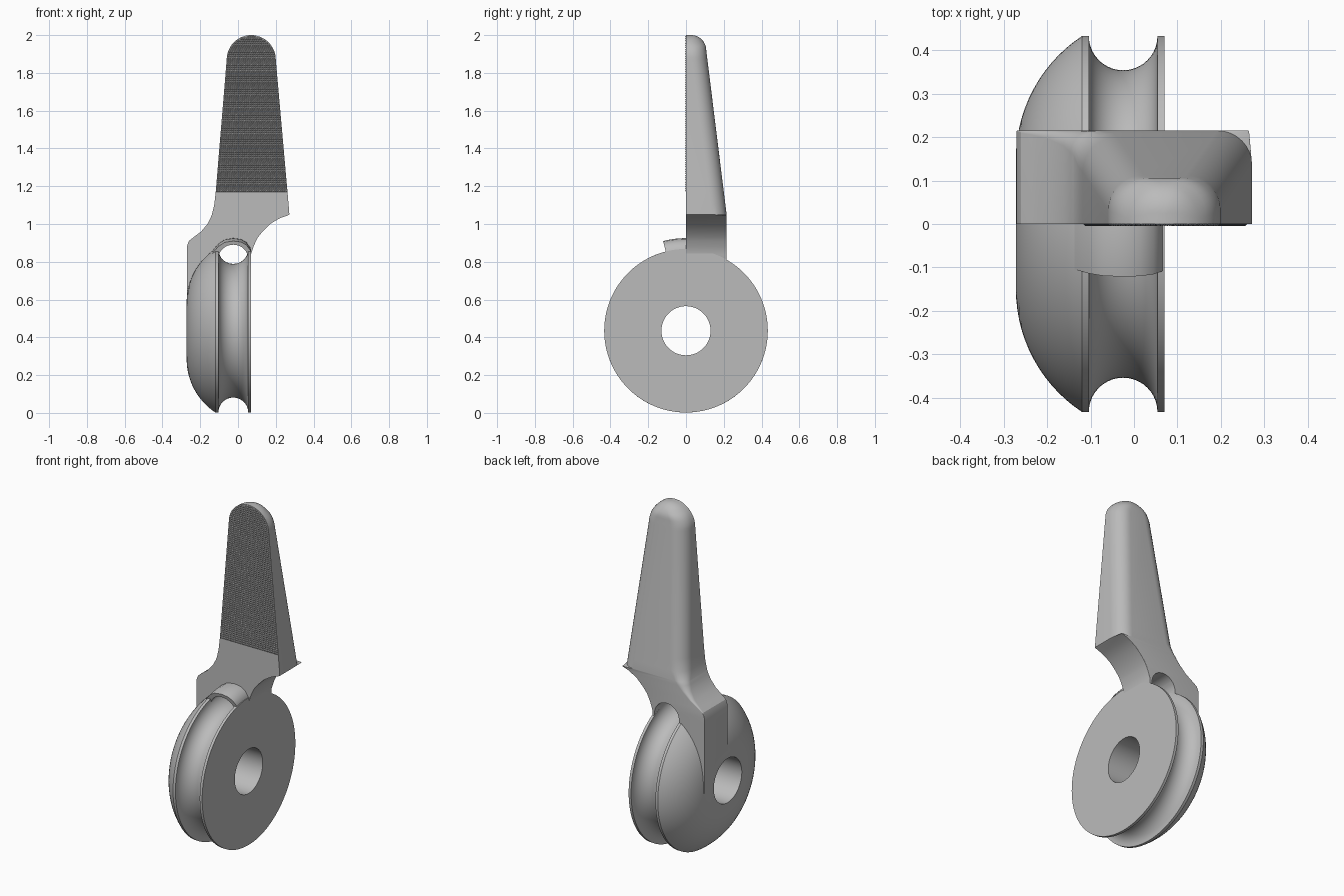
import bpy, bmesh
from math import sin, cos, pi, sqrt

cube = bpy.data.objects.get("Cube")
if cube:
    bpy.data.objects.remove(cube, do_unlink=True)

AXLE_Z = 0.435
GROOVE_X = -0.025

grey = bpy.data.materials.new("plain grey")
grey.use_nodes = True
grey.diffuse_color = (0.5, 0.5, 0.5, 1)
for node in grey.node_tree.nodes:
    if node.type == 'BSDF_PRINCIPLED':
        node.inputs["Base Color"].default_value = (0.5, 0.5, 0.5, 1)


def finish(bm, name):
    bmesh.ops.recalc_face_normals(bm, faces=bm.faces)
    mesh = bpy.data.meshes.new(name)
    bm.to_mesh(mesh)
    bm.free()
    mesh.materials.append(grey)
    obj = bpy.data.objects.new(name, mesh)
    bpy.context.collection.objects.link(obj)
    return obj


def activate(obj):
    bpy.ops.object.select_all(action='DESELECT')
    obj.select_set(True)
    bpy.context.view_layer.objects.active = obj


def smooth(obj):
    activate(obj)
    bpy.ops.object.shade_smooth_by_angle(angle=pi / 6)


def loft(rings, name, loop=False):
    """Skin a list of closed rings, capping the ends unless it loops."""
    bm = bmesh.new()
    rows = [[bm.verts.new(p) for p in ring] for ring in rings]
    pairs = list(zip(rows, rows[1:]))
    if loop:
        pairs.append((rows[-1], rows[0]))
    else:
        bm.faces.new(rows[0])
        bm.faces.new(rows[-1])
    for a, b in pairs:
        for i in range(len(a)):
            j = (i + 1) % len(a)
            bm.faces.new((a[i], a[j], b[j], b[i]))
    return finish(bm, name)


def revolve(profile, angles, name, loop=False):
    """Turn an (x, radius) profile about the axle."""
    rings = [[(x, r * sin(a), AXLE_Z + r * cos(a)) for x, r in profile] for a in angles]
    return loft(rings, name, loop)


def arc(cx, cy, radius, start, end, n):
    return [(cx + radius * cos(start + (end - start) * i / n),
             cy + radius * sin(start + (end - start) * i / n)) for i in range(n + 1)]


# Grooved wheel with a domed left side and a bored centre
profile = [(-0.272, 0.13), (0.07, 0.13), (0.07, 0.433)]
profile += arc(GROOVE_X, 0.433, 0.079, 0, -pi, 20)
profile += arc(0.067, 0.15, 0.339, pi - 0.988, pi, 14)
wheel = revolve(profile, [2 * pi * i / 128 for i in range(128)], "grooved_wheel", True)
smooth(wheel)

# Short hood over the groove
hood_profile = [(0.069, 0.4), (0.065, 0.44), (0.045, 0.468), (0.015, 0.485), (GROOVE_X, 0.49),
                (-0.07, 0.483), (-0.105, 0.46), (-0.13, 0.43), (-0.16, 0.39)]
hood_profile += arc(GROOVE_X, 0.39, 0.08, pi, 0, 16)
hood = revolve(hood_profile, [-0.25 * i / 10 for i in range(11)], "groove_hood")
smooth(hood)

# Handle: levels of height, left, right, depth, left and right back rounding
BASE, DEPTH, TINY = 1.05, 0.215, 0.002
levels = [(z, l, r, DEPTH, f, TINY) for z, l, r, f in (
    (0.44, -0.271, 0.069, TINY), (0.84, -0.271, 0.069, TINY), (0.88, -0.271, 0.082, TINY),
    (0.91, -0.26, 0.095, 0.005), (0.93, -0.235, 0.106, 0.01), (0.96, -0.195, 0.13, 0.02),
    (1.0, -0.162, 0.17, 0.035), (1.03, -0.146, 0.22, 0.05), (1.046, -0.14, 0.265, 0.055))]


def depth_at(z):
    return DEPTH - 0.124 * (z - BASE)


def upper(z, left, right):
    depth = depth_at(z)
    if z > 1.92:
        depth = depth_at(1.92) - 0.08 + sqrt(max(0, 0.0064 - (z - 1.92) ** 2))
    fillet = min(0.08, (right - left) * 0.45, depth * 0.9)
    return (z, left, right, depth, fillet, fillet)


levels.append((BASE, -0.138, 0.272, DEPTH, 0.06, 0.08))
levels.append(upper(1.1, -0.126, 0.268))
levels.append(upper(1.17, -0.118, 0.262))
for i in range(16):
    t = 0.5 * pi * i / 15
    half = max(0.003, 0.13 * cos(t))
    levels.append(upper(1.87 + 0.13 * sin(t), 0.07 - half, 0.07 + half))

rings = []
for z, left, right, depth, fl, fr in levels:
    outline = [(left, 0), (right, 0)]
    outline += arc(right - fr, depth - fr, fr, 0, pi / 2, 8)
    outline += arc(left + fl, depth - fl, fl, pi / 2, pi, 8)
    rings.append([(x, y, z) for x, y in outline])
handle = loft(rings, "lever_handle")

# Cutters: arched passage over the groove, and the axle bore
arch = arc(GROOVE_X, 0.825, 0.08, 0, pi, 20)
arch += [(GROOVE_X - 0.08, 0.3), (GROOVE_X + 0.08, 0.3)]
passage = loft([[(x, y, z) for x, z in arch] for y in (-0.1, 0.4)], "passage_cutter")
circle = arc(0, AXLE_Z, 0.13, 0, 2 * pi, 64)[:-1]
bore = loft([[(x, y, z) for y, z in circle] for x in (-0.5, 0.5)], "bore_cutter")
for cutter in (passage, bore):
    activate(handle)
    mod = handle.modifiers.new("cut", 'BOOLEAN')
    mod.operation = 'DIFFERENCE'
    mod.solver = 'EXACT'
    mod.object = cutter
    bpy.ops.object.modifier_apply(modifier=mod.name)
    bpy.data.objects.remove(cutter, do_unlink=True)
smooth(handle)


# Fine pyramid grip on the front of the handle
def span(z):
    for a, b in zip(levels, levels[1:]):
        if a[0] <= z <= b[0]:
            t = (z - a[0]) / (b[0] - a[0])
            return a[1] + (b[1] - a[1]) * t, a[2] + (b[2] - a[2]) * t
    return 0.07, 0.07


PITCH = 0.0115
bm = bmesh.new()
for row in range(72):
    z0 = 1.17 + row * PITCH
    z1 = z0 + PITCH
    (l0, r0), (l1, r1) = span(z0), span(z1)
    left, right = max(l0, l1), min(r0, r1)
    count = round((right - left) / PITCH)
    for col in range(count):
        step = (right - left) / count
        x0 = left + col * step
        x1 = x0 + step
        base = [bm.verts.new((x, 0, z)) for x, z in ((x0, z0), (x1, z0), (x1, z1), (x0, z1))]
        tip = bm.verts.new(((x0 + x1) / 2, -0.005, (z0 + z1) / 2))
        for i in range(4):
            bm.faces.new((base[i], base[(i + 1) % 4], tip))
        bm.faces.new(base[::-1])
finish(bm, "handle_grip")
